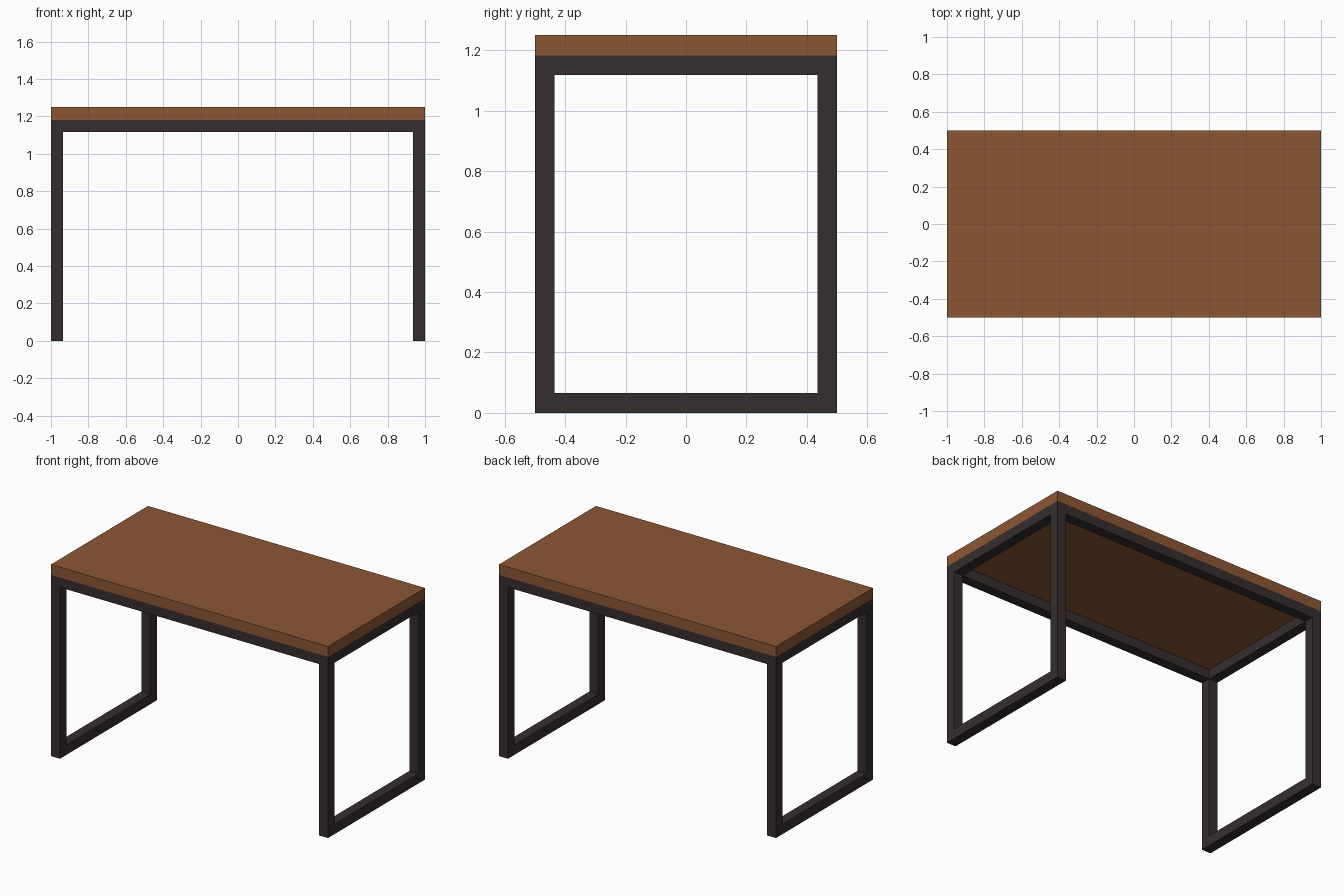
import bpy

if "Cube" in bpy.data.objects:
    bpy.data.objects.remove(bpy.data.objects["Cube"])

T = 0.065            # steel tube width
HX, HY = 1.0, 0.5    # half length and half depth
Z_RAIL, Z_TOP, Z_END = 1.118, 1.182, 1.25


def material(name, rgb):
    m = bpy.data.materials.new(name)
    m.diffuse_color = (*rgb, 1)
    m.use_nodes = True
    m.node_tree.nodes["Principled BSDF"].inputs["Base Color"].default_value = m.diffuse_color
    return m


wood = material("brown wood", (0.265, 0.094, 0.036))
steel = material("dark steel", (0.037, 0.027, 0.028))


def box(name, lo, hi, mat):
    bpy.ops.mesh.primitive_cube_add(size=1, location=[(a + b) / 2 for a, b in zip(lo, hi)])
    ob = bpy.context.object
    ob.name = name
    ob.scale = [b - a for a, b in zip(lo, hi)]
    bpy.ops.object.transform_apply(location=True, rotation=False, scale=True)
    ob.data.materials.append(mat)
    return ob


def mirror(ob, x, y):
    m = ob.modifiers.new("mirror", "MIRROR")
    m.use_axis = (x, y, False)
    m.use_clip = False
    m.use_mirror_merge = False


# Wooden table top
box("table_top", (-HX, -HY, Z_TOP), (HX, HY, Z_END), wood)

# Four legs, full height up to the top
mirror(box("legs", (HX - T, -HY, 0), (HX, -HY + T, Z_TOP), steel), True, True)

# Floor rails and upper rails at both ends
mirror(box("floor_rails", (HX - T, -HY + T, 0), (HX, HY - T, T), steel), True, False)
mirror(box("end_rails", (HX - T, -HY + T, Z_RAIL), (HX, HY - T, Z_TOP), steel), True, False)

# Long rails under the front and back edges
mirror(box("long_rails", (-HX + T, -HY, Z_RAIL), (HX - T, -HY + T, Z_TOP), steel), False, True)
